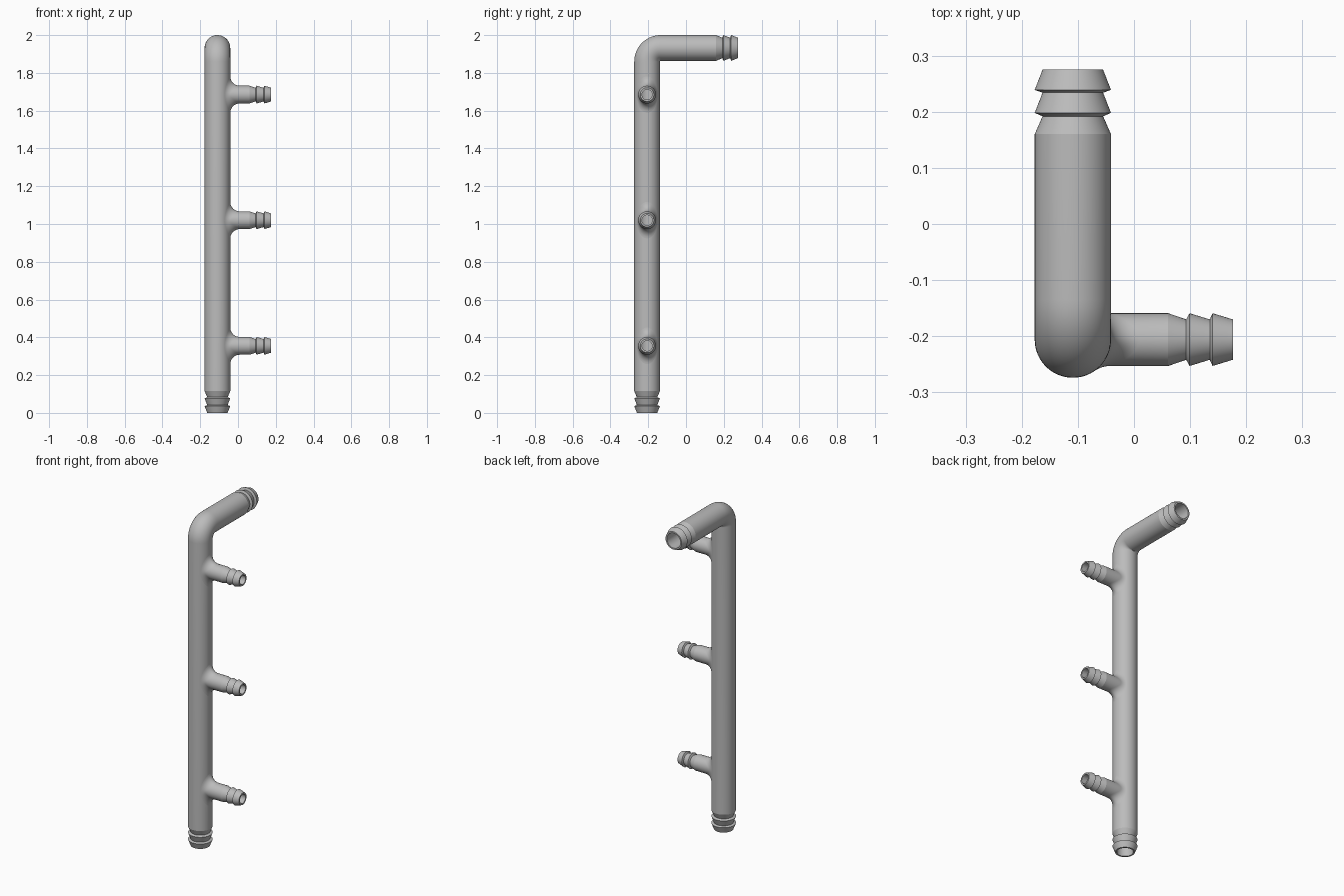
import bpy, bmesh
from math import sin, cos, pi, radians, sqrt
from mathutils import Vector

cube = bpy.data.objects.get("Cube")
if cube:
    bpy.data.objects.remove(cube, do_unlink=True)

SEG = 64
PX, PY = -0.109, -0.206        # main pipe axis
R, BORE = 0.068, 0.045         # main pipe radii
NR, NBORE = 0.047, 0.027       # nozzle radii
BLEND = 0.05                   # fillet between nozzle and pipe
BEND = 0.072                   # elbow centreline radius
AXIS_Z = 2 - R                 # height of the horizontal arm
ARM_END, NOZZLE_END = 0.275, 0.176
ANGLES = [2 * pi * i / SEG for i in range(SEG)]

grey = bpy.data.materials.new("grey plastic")
grey.use_nodes = True
grey.diffuse_color = (0.5, 0.5, 0.5, 1)
grey.node_tree.nodes["Principled BSDF"].inputs["Base Color"].default_value = (0.5, 0.5, 0.5, 1)


def loft(name, rings, closed):
    """Skin a list of point rings; closed joins the last ring to the first."""
    bm = bmesh.new()
    rows = [[bm.verts.new(p) for p in ring] for ring in rings]
    pairs = list(zip(rows, rows[1:]))
    if closed:
        pairs.append((rows[-1], rows[0]))
    for a, b in pairs:
        for i in range(SEG):
            j = (i + 1) % SEG
            bm.faces.new((a[i], a[j], b[j], b[i]))
    bmesh.ops.recalc_face_normals(bm, faces=bm.faces)
    mesh = bpy.data.meshes.new(name)
    bm.to_mesh(mesh)
    bm.free()
    mesh.materials.append(grey)
    obj = bpy.data.objects.new(name, mesh)
    bpy.context.collection.objects.link(obj)
    return obj


def activate(obj):
    bpy.ops.object.select_all(action='DESELECT')
    obj.select_set(True)
    bpy.context.view_layer.objects.active = obj


def smooth(obj):
    activate(obj)
    bpy.ops.object.shade_smooth_by_angle(angle=radians(18))


def barbs(body, neck):
    """Hose barb profile as (distance from the open end, radius)."""
    return [(0, neck), (0.036, body), (0.041, neck),
            (0.077, body), (0.083, neck), (0.115, body)]


def pipe_ring(y, z, tilt, r):
    """Ring around the pipe path; tilt 0 runs up, 90 degrees runs back."""
    v = Vector((0, cos(tilt), -sin(tilt)))
    return [Vector((PX, y, z)) + Vector((r * cos(t), 0, 0)) + v * r * sin(t)
            for t in ANGLES]


def elbow(r):
    cy, cz = PY + BEND, AXIS_Z - BEND
    tilts = [pi / 2 * i / 14 for i in range(15)]
    return [pipe_ring(cy - BEND * cos(a), cz + BEND * sin(a), a, r) for a in tilts]


def nozzle_ring(x, z, r):
    return [Vector((x, PY + r * cos(t), z + r * sin(t))) for t in ANGLES]


# Main pipe: outer skin from the bottom barbs to the arm barbs, then the bore back
profile = barbs(R, 0.054)
outer = [pipe_ring(PY, d, 0, r) for d, r in profile]
outer += elbow(R)
outer += [pipe_ring(ARM_END - d, AXIS_Z, pi / 2, r) for d, r in reversed(profile)]
inner = [pipe_ring(PY, 0, 0, BORE)] + elbow(BORE)
inner.append(pipe_ring(ARM_END, AXIS_Z, pi / 2, BORE))
main_pipe = loft("main_pipe", outer + inner[::-1], True)


def fillet(z):
    """Rolling-ball blend from the pipe wall onto the nozzle."""
    steps = 9
    rings = [[] for _ in range(steps)]
    for t in ANGLES:
        dy, dz = (NR + BLEND) * cos(t), (NR + BLEND) * sin(t)
        dx = sqrt((R + BLEND) ** 2 - dy ** 2)
        centre = Vector((PX + dx, PY + dy, z + dz))
        to_pipe = Vector((-dx, -dy, 0)).normalized()
        to_nozzle = Vector((0, -cos(t), -sin(t)))
        for k in range(steps):
            rings[k].append(centre + BLEND * to_pipe.slerp(to_nozzle, k / (steps - 1)))
    return rings


# Side nozzles, each opening into the main bore
for label, z in (("lower", 0.355), ("middle", 1.02), ("upper", 1.685)):
    rings = fillet(z)
    rings += [nozzle_ring(NOZZLE_END - d, z, r) for d, r in reversed(barbs(NR, 0.036))]
    rings += [nozzle_ring(NOZZLE_END, z, NBORE), nozzle_ring(PX + 0.058, z, NBORE)]
    smooth(loft(label + "_nozzle", rings, False))

    bpy.ops.mesh.primitive_cylinder_add(vertices=SEG, radius=NBORE, depth=0.1,
                                        location=(PX + 0.06, PY, z),
                                        rotation=(0, pi / 2, 0))
    cutter = bpy.context.object
    cutter.name = "bore_cutter"
    cutter.hide_render = True
    cutter.data.materials.append(grey)
    activate(main_pipe)
    mod = main_pipe.modifiers.new("bore", 'BOOLEAN')
    mod.operation = 'DIFFERENCE'
    mod.solver = 'EXACT'
    mod.object = cutter
    bpy.ops.object.modifier_apply(modifier=mod.name)
    bpy.data.objects.remove(cutter, do_unlink=True)

smooth(main_pipe)
